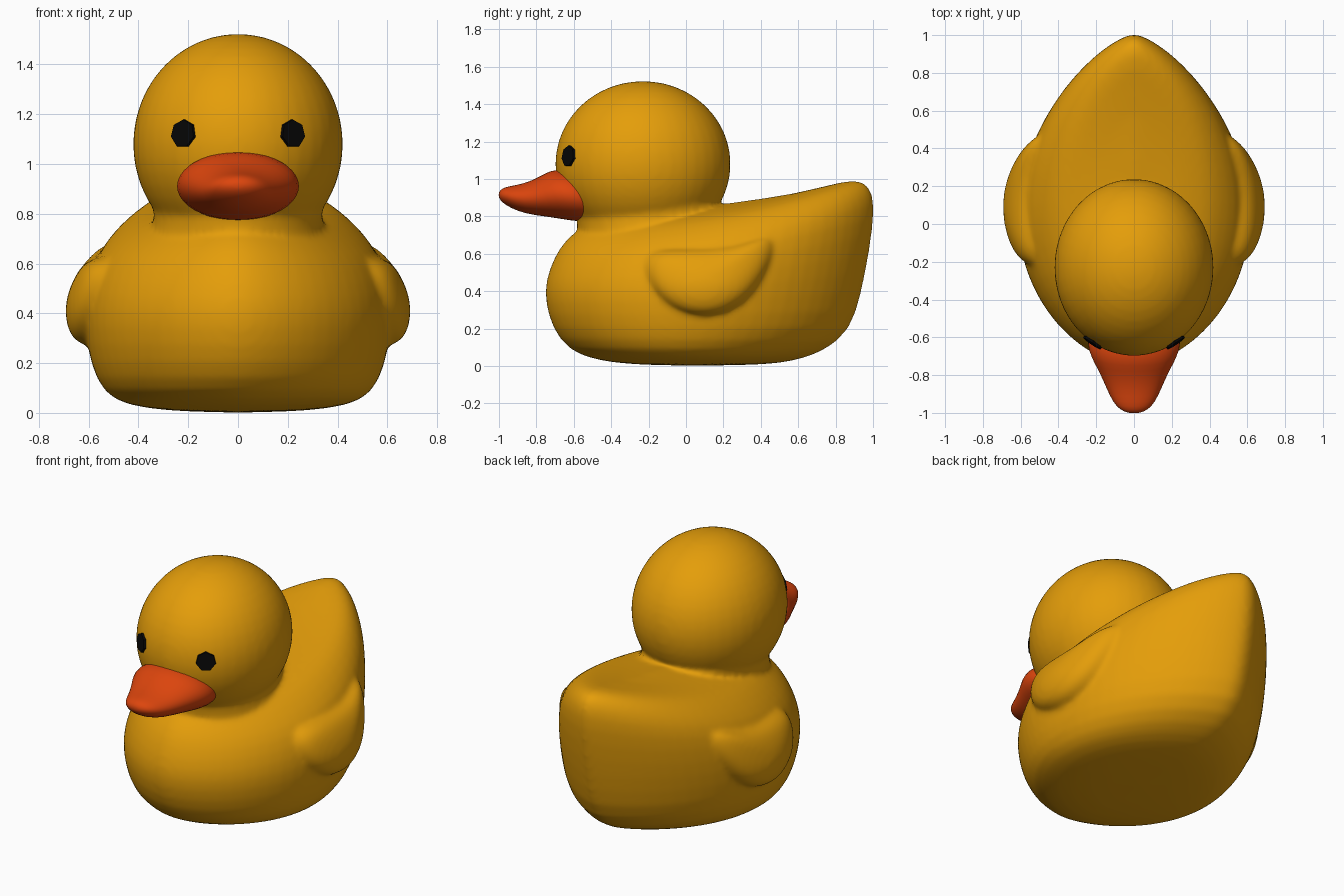
import bpy, bmesh
from math import sin, cos, pi
from mathutils import Vector

if "Cube" in bpy.data.objects:
    bpy.data.objects.remove(bpy.data.objects["Cube"])


def material(name, rgb):
    m = bpy.data.materials.new(name)
    m.diffuse_color = (*rgb, 1)
    m.use_nodes = True
    m.node_tree.nodes["Principled BSDF"].inputs["Base Color"].default_value = m.diffuse_color
    return m


YELLOW = material("yellow", (0.78, 0.34, 0.003))
ORANGE = material("orange", (0.72, 0.06, 0.004))
BLACK = material("black", (0.002, 0.002, 0.002))


def finish(bm, name, mat, levels=0, smooth=True):
    bmesh.ops.recalc_face_normals(bm, faces=bm.faces)
    me = bpy.data.meshes.new(name)
    bm.to_mesh(me)
    bm.free()
    me.materials.append(mat)
    for p in me.polygons:
        p.use_smooth = smooth
    ob = bpy.data.objects.new(name, me)
    bpy.context.collection.objects.link(ob)
    if levels:
        sub = ob.modifiers.new("subdivide", 'SUBSURF')
        sub.levels = sub.render_levels = levels
    return ob


def loft(name, rings, mat, start, end, levels=1):
    """Skin closed rings of points, closing each end with a fan to a point."""
    bm = bmesh.new()
    vs = [[bm.verts.new(p) for p in r] for r in rings]
    n = len(vs[0])
    for a, b in zip(vs, vs[1:]):
        for i in range(n):
            j = (i + 1) % n
            bm.faces.new((a[i], a[j], b[j], b[i]))
    for tip, ring in ((start, vs[0]), (end, vs[-1])):
        c = bm.verts.new(tip)
        for i in range(n):
            bm.faces.new((ring[i], ring[(i + 1) % n], c))
    return finish(bm, name, mat, levels)


# Body: tilted egg-shaped rings from the flat base up to the raised tail
def body_ring(yf, zf, yb, zb, w, n=32):
    mid = yf + (yb - yf) * 0.46
    pts = []
    for i in range(n):
        a = 2 * pi * i / n
        c, s = cos(a), sin(a)
        y = mid + c * ((yb - mid) if c > 0 else (mid - yf))
        power = 1.4 if c > 0 else 1.15
        x = w * abs(s) ** power * (1 if s > 0 else -1)
        t = (y - yf) / (yb - yf)
        pts.append((x, y, zf + (zb - zf) * t ** 2.1))
    return pts


body_profile = [
    (-.30, .008, .45, .008, .28), (-.48, .03, .58, .028, .45),
    (-.63, .08, .73, .07, .545), (-.72, .20, .89, .185, .60),
    (-.76, .35, .945, .40, .622), (-.755, .46, .985, .60, .615),
    (-.71, .58, 1.015, .82, .575), (-.66, .66, 1.005, .935, .505),
    (-.58, .735, .955, .995, .415), (-.48, .77, .86, .995, .33),
    (-.30, .82, .60, .92, .19)]
body = loft("body", [body_ring(*r) for r in body_profile], YELLOW,
            (0, .05, 0), (0, .15, .86))


# Neck: short flared collar blending head into body
def ellipse(y, z, rx, ry, n=32):
    return [(rx * cos(2 * pi * i / n), y + ry * sin(2 * pi * i / n), z)
            for i in range(n)]


neck = loft("neck", [ellipse(-.18, .66, .37, .40), ellipse(-.19, .76, .34, .395),
                     ellipse(-.19, .82, .335, .40), ellipse(-.20, .90, .36, .41)],
            YELLOW, (0, -.19, .66), (0, -.19, .9))

# Head
HEAD, HEAD_R = Vector((0, -.23, 1.08)), Vector((.422, .469, .443))
bm = bmesh.new()
bmesh.ops.create_uvsphere(bm, u_segments=40, v_segments=24, radius=1)
for v in bm.verts:
    v.co = HEAD + v.co * HEAD_R
head = finish(bm, "head", YELLOW)

# Wings: domed shells with an upturned rear tip
outline = [(-.25, .55), (-.21, .42), (-.11, .31), (.04, .255), (.20, .265),
           (.34, .35), (.43, .48), (.50, .62), (.49, .71), (.42, .705),
           (.28, .655), (.12, .635), (-.05, .635), (-.19, .625)]


def wing_ring(side, scale, x):
    pts = []
    for oy, oz in outline:
        y, z = .10 + (oy - .10) * scale, .45 + (oz - .45) * scale
        drop = .42 * (y - .08) ** 2 + .25 * max(0, z - .42)
        pts.append((side * (x - drop), y, z))
    return pts


wings = []
for side, label in ((-1, "left"), (1, "right")):
    rings = [wing_ring(side, s, x) for s, x in
             ((1, .46), (1, .58), (.92, .64), (.75, .676), (.4, .694))]
    wings.append(loft(label + "_wing", rings, YELLOW, (side * .46, .10, .45),
                      (side * .694, .10, .45), levels=2))

# Fuse the yellow parts into one softly blended moulded shell
parts = [neck, head] + wings
for part in parts:
    union = body.modifiers.new("union", 'BOOLEAN')
    union.operation, union.solver, union.object = 'UNION', 'EXACT', part
even = body.modifiers.new("even", 'REMESH')
even.mode, even.octree_depth, even.scale = 'SMOOTH', 7, .9
even.use_smooth_shade = True
soften = body.modifiers.new("soften", 'SMOOTH')
soften.factor, soften.iterations = .5, 14
bpy.context.view_layer.update()
bpy.context.view_layer.objects.active = body
body.select_set(True)
bpy.ops.object.convert(target='MESH')
for part in parts:
    bpy.data.objects.remove(part)
if not body.data.materials:
    body.data.materials.append(YELLOW)
for p in body.data.polygons:
    p.use_smooth, p.material_index = True, 0


# Bill: elliptical rings leaning with the face
def bill_ring(y, zc, rx, rz, n=20):
    return [(rx * cos(2 * pi * i / n),
             y - .45 * rz * sin(2 * pi * i / n) * min(1, (y + 1) * 3),
             zc + rz * sin(2 * pi * i / n)) for i in range(n)]


bill_profile = [(-.50, .91, .245, .137), (-.63, .912, .254, .144),
                (-.70, .908, .232, .126), (-.78, .898, .187, .100),
                (-.87, .892, .147, .080), (-.94, .902, .115, .060),
                (-.985, .912, .075, .038), (-1.0, .914, .03, .015)]
loft("bill", [bill_ring(*r) for r in bill_profile], ORANGE,
     (0, -.5, .91), (0, -1.002, .914))

# Eyes: seven-sided discs lying on the head
for side, label in ((-1, "left"), (1, "right")):
    x, z = side * .22, 1.122
    dx, dz = x / HEAD_R.x, (z - HEAD.z) / HEAD_R.z
    p = Vector((x, HEAD.y - HEAD_R.y * (1 - dx * dx - dz * dz) ** .5, z))
    d = p - HEAD
    normal = Vector([d[i] / HEAD_R[i] ** 2 for i in range(3)]).normalized()
    rot = normal.to_track_quat('Z', 'Y')
    bm = bmesh.new()
    bmesh.ops.create_cone(bm, cap_ends=True, segments=7, radius1=.058,
                          radius2=.056, depth=.014)
    for v in bm.verts:
        v.co = p + rot @ v.co
    finish(bm, label + "_eye", BLACK, smooth=False)
